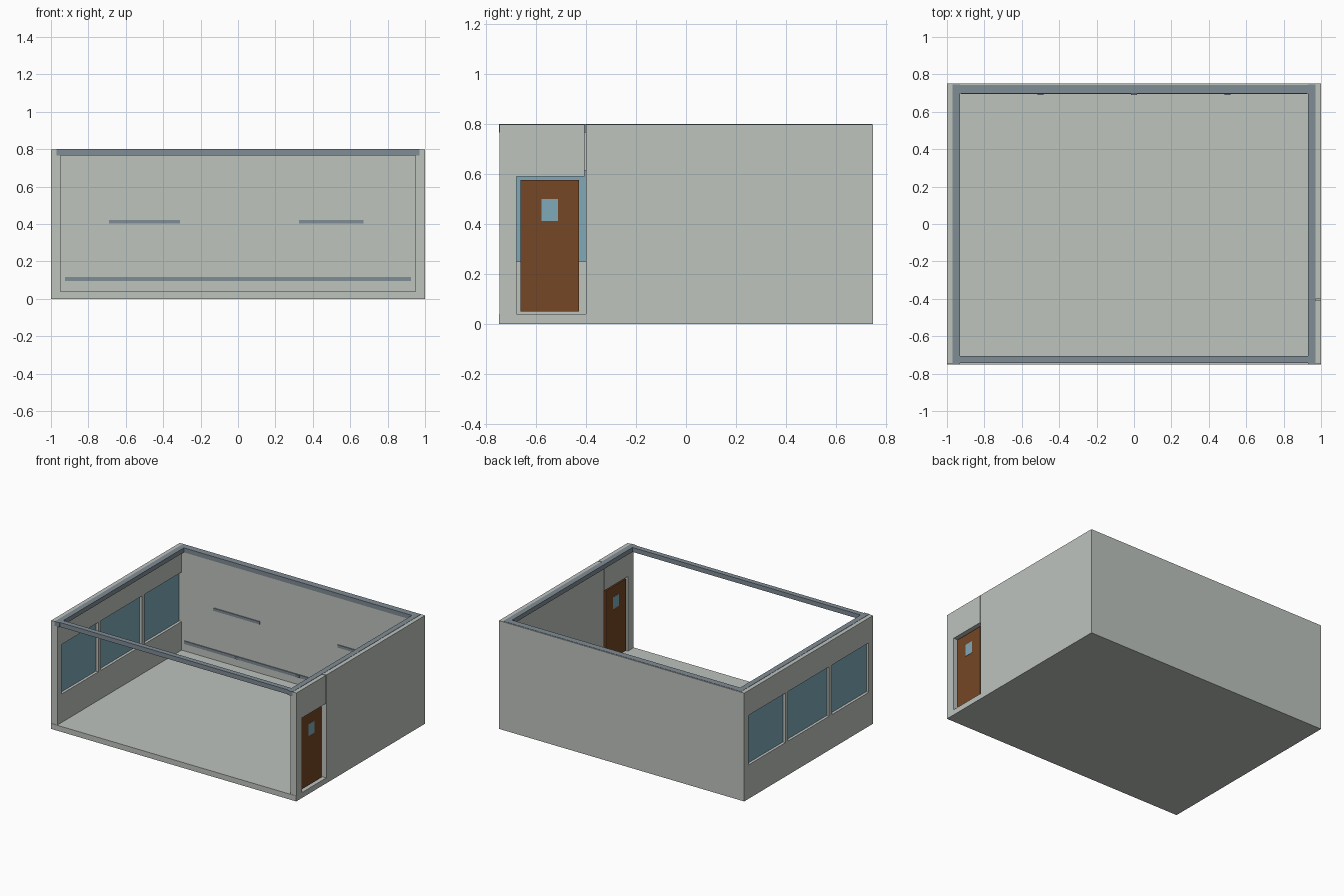
import bpy, bmesh

if "Cube" in bpy.data.objects:
    bpy.data.objects.remove(bpy.data.objects["Cube"])


def material(name, rgb):
    m = bpy.data.materials.new(name)
    m.diffuse_color = (*rgb, 1)
    m.use_nodes = True
    m.node_tree.nodes["Principled BSDF"].inputs["Base Color"].default_value = m.diffuse_color
    return m


WALL = material("pale_grey", (0.515, 0.546, 0.515))
TRIM = material("blue_grey", (0.216, 0.265, 0.300))
GLASS = material("glass_blue", (0.215, 0.395, 0.480))
WOOD = material("door_brown", (0.178, 0.063, 0.018))


def boxes(name, mat, *parts):
    """One object made of boxes given as (x0, x1, y0, y1, z0, z1)."""
    bm = bmesh.new()
    for x0, x1, y0, y1, z0, z1 in parts:
        verts = bmesh.ops.create_cube(bm, size=1)["verts"]
        for v in verts:
            v.co.x = x1 if v.co.x > 0 else x0
            v.co.y = y1 if v.co.y > 0 else y0
            v.co.z = z1 if v.co.z > 0 else z0
    me = bpy.data.meshes.new(name)
    bm.to_mesh(me)
    bm.free()
    me.materials.append(mat)
    ob = bpy.data.objects.new(name, me)
    bpy.context.collection.objects.link(ob)
    return ob


FLOOR, TOP = 0.04, 0.798          # floor surface, wall top
FRONT, BACK = -0.748, 0.70        # ends of the side walls

# Floor slab and solid back wall
boxes("floor", WALL, (-1, 1, -0.75, 0.75, 0, FLOOR))
boxes("back_wall", WALL, (-1, 1, BACK, 0.75, FLOOR, TOP))

# Left wall: sill, header and posts leave three window openings
SILL, HEAD = 0.25, 0.615
windows = [(-0.70, -0.27), (-0.24, 0.24), (0.27, 0.70)]
boxes("left_sill_wall", WALL, (-1, -0.95, FRONT, BACK, FLOOR, SILL))
boxes("left_header_wall", WALL, (-1, -0.95, FRONT, BACK, HEAD, TOP))
posts = [(FRONT, -0.70), (-0.27, -0.24), (0.24, 0.27)]
boxes("window_posts", WALL, *[(-1, -0.95, a, b, SILL, HEAD) for a, b in posts])
boxes("window_panes", GLASS, *[(-0.98, -0.97, a, b, SILL, HEAD) for a, b in windows])

# Right wall: doorway near the front, narrow joint beside the header
boxes("right_wall", WALL, (0.95, 1, -0.40, BACK, FLOOR, TOP))
boxes("door_post", WALL, (0.95, 1, FRONT, -0.68, FLOOR, 0.59))
boxes("door_header", WALL, (0.95, 1, FRONT, -0.408, 0.59, TOP))

# Door leaf with a small pane showing on both sides
boxes("door", WOOD, (0.955, 0.98, -0.663, -0.43, 0.05, 0.577))
boxes("door_pane", GLASS, *[(x, x + 0.004, -0.58, -0.513, 0.412, 0.50) for x in (0.953, 0.978)])

# Beams around the top; the front one spans the open side
boxes("side_beams", TRIM, *[(x, x + 0.04, -0.75, 0.746, 0.767, 0.8) for x in (-0.97, 0.93)])
boxes("front_beam", TRIM, (-0.93, 0.93, -0.743, -0.705, 0.767, 0.8))
boxes("back_beam", TRIM, (-0.93, 0.93, 0.697, 0.744, 0.767, 0.8))

# Rails on the back wall, with small clips
boxes("low_rail", TRIM, (-0.925, 0.925, 0.694, 0.702, 0.094, 0.116))
boxes("high_rails", TRIM, (-0.69, -0.31, 0.694, 0.702, 0.402, 0.422),
      (0.325, 0.67, 0.694, 0.702, 0.402, 0.422))
boxes("rail_clips", TRIM, *[(x - 0.015, x + 0.015, 0.690, 0.697, 0.097, 0.113) for x in (-0.5, 0, 0.5)])
